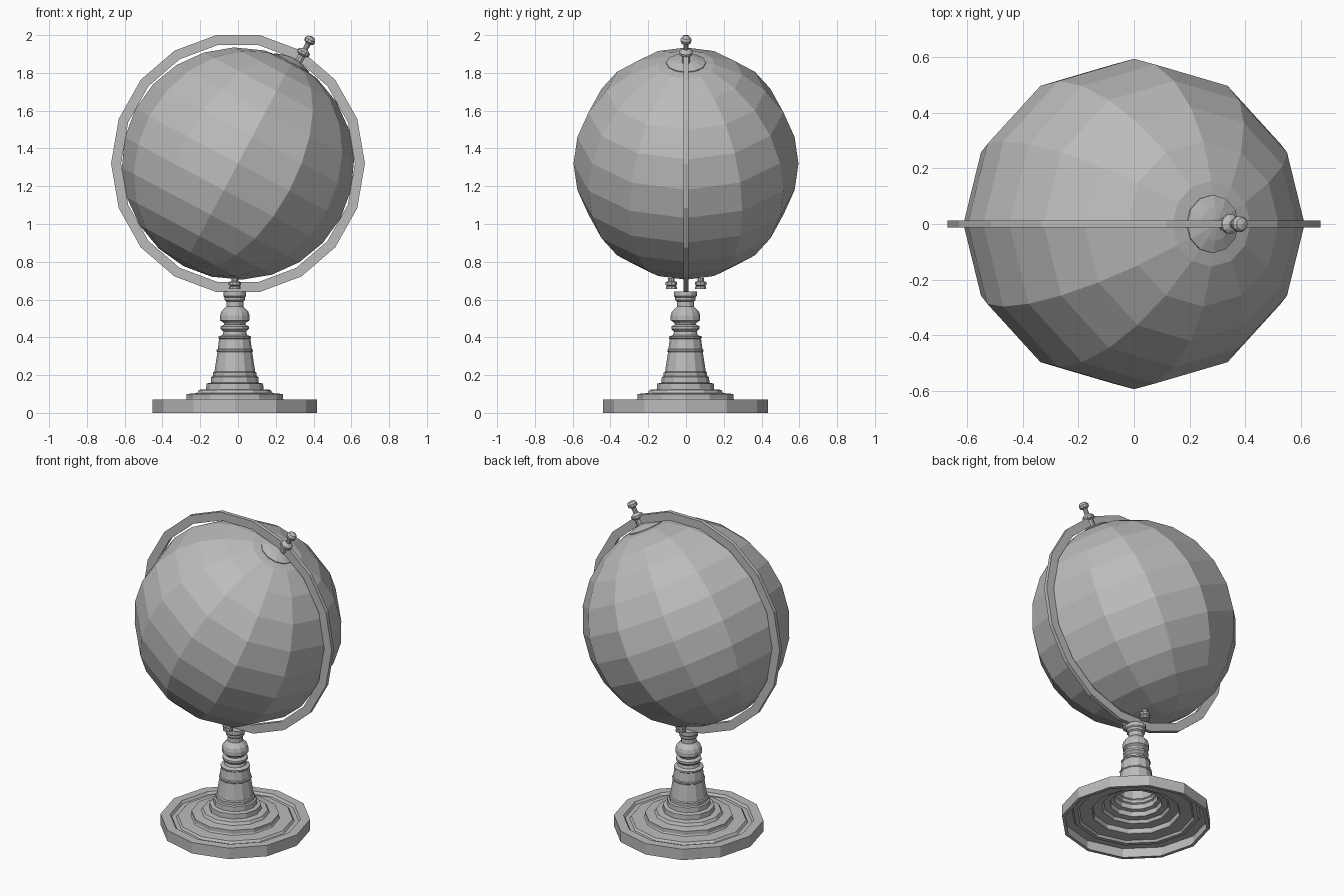
import bpy, bmesh, math
from mathutils import Matrix, Vector

cube = bpy.data.objects.get("Cube")
if cube:
    bpy.data.objects.remove(cube)

grey = bpy.data.materials.new("plain_grey")
grey.use_nodes = True
COLOUR = (0.5, 0.5, 0.5, 1)
grey.diffuse_color = COLOUR
grey.node_tree.nodes["Principled BSDF"].inputs["Base Color"].default_value = COLOUR

SIDES = 12
CENTRE = Vector((0, 0, 1.32))
TILT = Matrix.Rotation(math.radians(28), 4, 'Y')


def finish(name, bm, matrix=Matrix()):
    bmesh.ops.recalc_face_normals(bm, faces=bm.faces)
    mesh = bpy.data.meshes.new(name)
    bm.to_mesh(mesh)
    bm.free()
    mesh.transform(matrix)
    mesh.materials.append(grey)
    obj = bpy.data.objects.new(name, mesh)
    bpy.context.collection.objects.link(obj)
    return obj


def lathe(name, profile, matrix=Matrix(), sides=SIDES):
    """Spin (radius, height) points around the z axis."""
    bm = bmesh.new()
    verts = [bm.verts.new((r, 0, z)) for r, z in profile]
    edges = [bm.edges.new(pair) for pair in zip(verts, verts[1:])]
    bmesh.ops.spin(bm, geom=verts + edges, axis=(0, 0, 1), cent=(0, 0, 0),
                   angle=math.tau, steps=sides, use_merge=True)
    bmesh.ops.remove_doubles(bm, verts=bm.verts, dist=1e-5)
    return finish(name, bm, matrix)


# Turned stand: hollow underneath, stepped foot, tapered column, bulb and top disc
foot = [(.415, 0), (.436, 0), (.436, .07), (.38, .07), (.37, .055), (.345, .055),
        (.335, .068), (.26, .07), (.255, .077), (.255, .1), (.2, .105), (.19, .122),
        (.152, .125), (.15, .155), (.127, .16), (.125, .19), (.115, .195)]
column = [(.115, .213), (.108, .218), (.092, .322), (.096, .326), (.096, .334),
          (.09, .338), (.083, .392), (.087, .396), (.087, .404), (.065, .412),
          (.06, .43), (.075, .445), (.075, .458), (.055, .468), (.06, .478),
          (.078, .49), (.078, .515), (.072, .535), (.058, .55), (.045, .562),
          (.045, .59), (.054, .597), (.054, .612), (.06, .618), (.06, .642), (0, .642)]
lathe("stand", foot + column, Matrix.Translation((-.017, -.003, 0)))

# Globe
bm = bmesh.new()
bmesh.ops.create_uvsphere(bm, u_segments=SIDES, v_segments=12, radius=.615)
finish("globe", bm, Matrix.Translation(CENTRE) @ TILT @ Matrix.Diagonal((1, .968, 1, 1)))

# Meridian ring: rectangular section swept around an 18-sided oval
bm = bmesh.new()
STEPS = 18
section = [(0, -.012), (0, .012), (-.053, .012), (-.053, -.012)]
loops = []
for i in range(STEPS):
    a = math.tau * i / STEPS
    loops.append([bm.verts.new(((.672 + d) * math.cos(a), y, (.69 + d) * math.sin(a)))
                  for d, y in section])
for i, loop in enumerate(loops):
    following = loops[(i + 1) % STEPS]
    for k in range(4):
        n = (k + 1) % 4
        bm.faces.new((loop[k], loop[n], following[n], following[k]))
finish("meridian_ring", bm, Matrix.Translation(CENTRE))

# Shallow pole cap
lathe("pole_cap", [(.105, .598), (.105, .606), (.06, .622), (.02, .63), (0, .63)],
      Matrix.Translation(CENTRE) @ TILT)

# Finial where the axis passes through the ring
lathe("axis_finial", [(.022, -.04), (.022, .02), (.036, .03), (.036, .044), (.026, .054),
                      (.014, .06), (.014, .092), (.028, .1), (.03, .116),
                      (.022, .13), (0, .136)],
      Matrix.Translation((.328, 0, 1.873)) @ TILT, 10)

# Pair of small bolts beside the ring foot
for side, label in ((-1, "front"), (1, "back")):
    lathe(label + "_bolt", [(0, .655), (.03, .655), (.03, .668), (.024, .672), (.032, .678),
                            (.032, .692), (.018, .698), (.018, .715), (0, .715)],
          Matrix.Translation((-.017, side * .077, 0)), 10)
